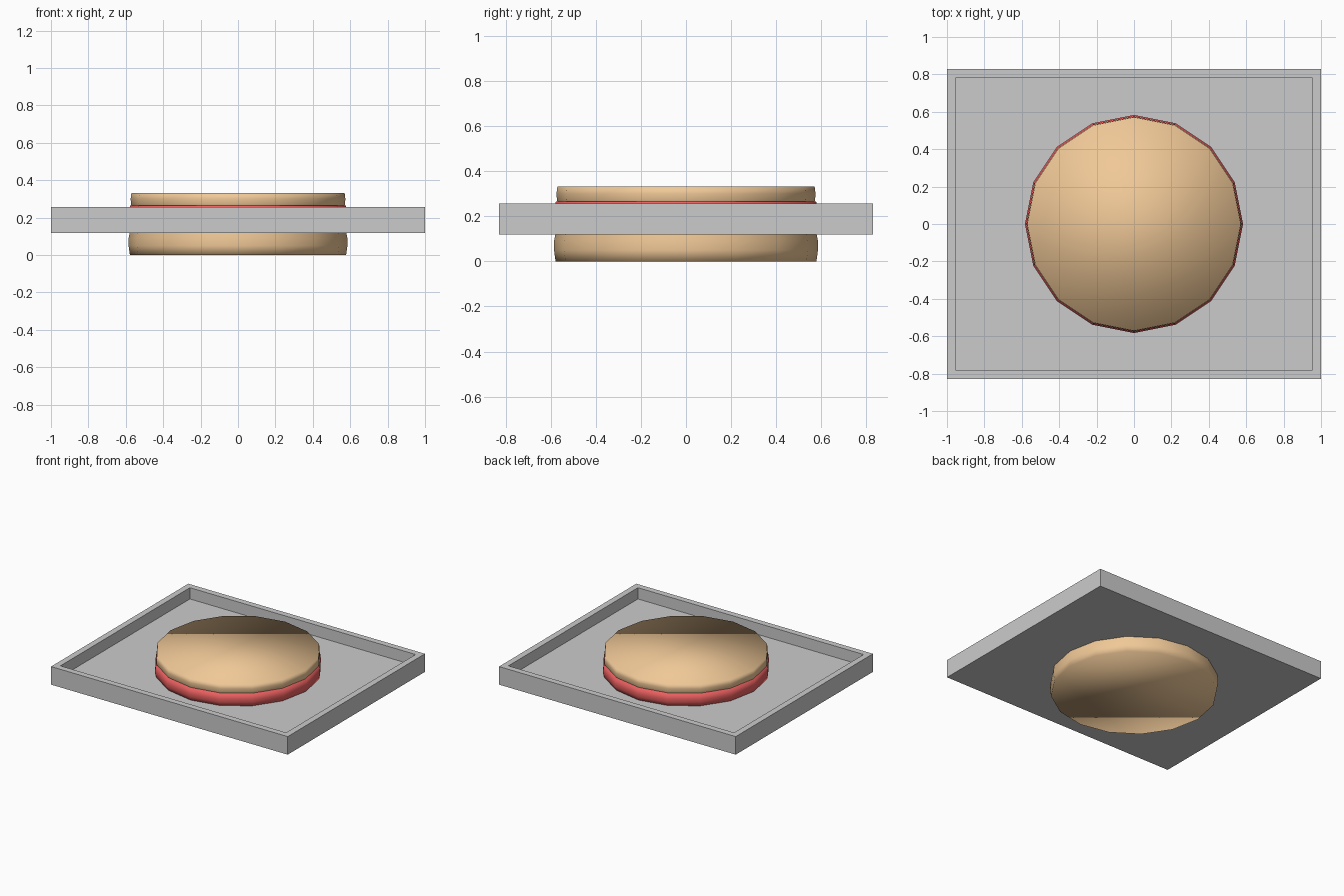
import bpy, bmesh
from math import cos, sin, tau

if "Cube" in bpy.data.objects:
    bpy.data.objects.remove(bpy.data.objects["Cube"])

SIDES = 16


def material(name, rgb):
    m = bpy.data.materials.new(name)
    m.diffuse_color = (*rgb, 1)
    m.use_nodes = True
    m.node_tree.nodes["Principled BSDF"].inputs["Base Color"].default_value = m.diffuse_color
    return m


def add_object(name, bm, mat=None):
    bmesh.ops.recalc_face_normals(bm, faces=bm.faces)
    me = bpy.data.meshes.new(name)
    bm.to_mesh(me)
    bm.free()
    ob = bpy.data.objects.new(name, me)
    bpy.context.collection.objects.link(ob)
    if mat:
        me.materials.append(mat)
    return ob


def disc(name, profile, mat):
    """Turn a (radius, z) profile into a capped 16-sided smooth disc."""
    bm = bmesh.new()
    rings = [[bm.verts.new((r * cos(tau * i / SIDES), r * sin(tau * i / SIDES), z))
              for i in range(SIDES)] for r, z in profile]
    for a, b in zip(rings, rings[1:]):
        for i in range(SIDES):
            j = (i + 1) % SIDES
            bm.faces.new((a[i], a[j], b[j], b[i]))
    bm.faces.new(rings[0])
    bm.faces.new(rings[-1])
    for f in bm.faces:
        f.smooth = True
    return add_object(name, bm, mat)


bread = material("bread", (0.87, 0.58, 0.31))
red = material("red_filling", (0.85, 0.12, 0.12))

# Tray: a slab with its top face inset and sunk
bm = bmesh.new()
bmesh.ops.create_cube(bm, size=1)
for v in bm.verts:
    v.co = (v.co.x * 2, v.co.y * 1.656, 0.187 + v.co.z * 0.138)
bm.normal_update()
top = max(bm.faces, key=lambda f: f.calc_center_median().z)
bmesh.ops.inset_region(bm, faces=[top], thickness=0.066)
floor = bmesh.ops.extrude_discrete_faces(bm, faces=[top])["faces"][0]
for v in floor.verts:
    v.co.z = 0.17
add_object("tray", bm)

# Lower bun, filling and upper bun
disc("lower_bun", [(0.578, 0), (0.585, 0.05), (0.585, 0.09), (0.577, 0.13), (0.57, 0.17)], bread)
disc("filling", [(0.57, 0.16), (0.582, 0.2), (0.583, 0.22), (0.577, 0.265)], red)
disc("upper_bun", [(0.565, 0.255), (0.572, 0.27), (0.574, 0.3), (0.57, 0.332)], bread)
